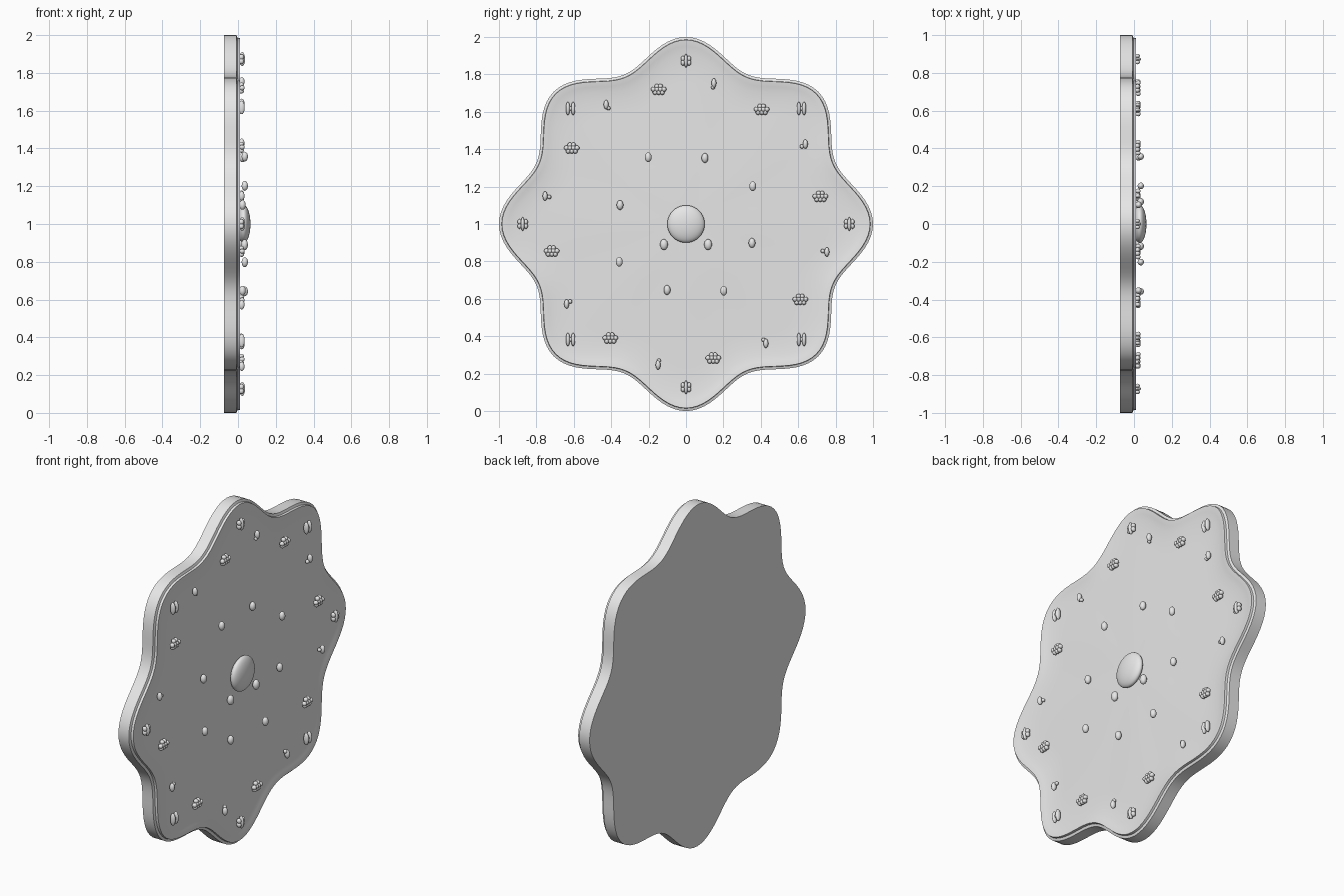
import bpy, bmesh, math
from math import sin, cos, pi, radians
from mathutils import Vector, Matrix

if "Cube" in bpy.data.objects:
    bpy.data.objects.remove(bpy.data.objects["Cube"], do_unlink=True)

grey = bpy.data.materials.new("pale grey")
grey.use_nodes = True
colour = (0.8, 0.8, 0.8, 1)
grey.diffuse_color = colour
grey.node_tree.nodes["Principled BSDF"].inputs["Base Color"].default_value = colour

MID = 1.0      # height of the plate centre
STEPS = 192    # points round the outline


def finish(bm, name, angle):
    bmesh.ops.recalc_face_normals(bm, faces=bm.faces)
    mesh = bpy.data.meshes.new(name)
    bm.to_mesh(mesh)
    bm.free()
    mesh.materials.append(grey)
    ob = bpy.data.objects.new(name, mesh)
    bpy.context.collection.objects.link(ob)
    bpy.ops.object.select_all(action='DESELECT')
    ob.select_set(True)
    bpy.context.view_layer.objects.active = ob
    bpy.ops.object.shade_smooth_by_angle(angle=radians(angle))
    return ob


def outline(t, inset):
    """Eight-lobed outline, moved inwards along its normal."""
    r = 0.932 + 0.068 * cos(8 * t)
    dr = -0.068 * 8 * sin(8 * t)
    p = Vector((r * cos(t), r * sin(t)))
    tangent = Vector((dr * cos(t) - r * sin(t), dr * sin(t) + r * cos(t))).normalized()
    return p - Vector((tangent.y, -tangent.x)) * inset


# Scalloped plate: (inset, scale, depth) rings from the back round to the dished front
rings = [(0, 1, -0.075), (0, 1, -0.008), (0.014, 1, -0.003), (0.016, 1, 0.01),
         (0.02, 1, 0.01), (0.02, 0.97, 0.004), (0.02, 0.93, 0),
         (0.02, 0.87, -0.004), (0.02, 0.78, -0.004), (0.02, 0.4, 0.004)]
bm = bmesh.new()
loops = []
for inset, scale, x in rings:
    loop = []
    for i in range(STEPS):
        p = outline(2 * pi * i / STEPS, inset) * scale
        loop.append(bm.verts.new((x, p.x, MID + p.y)))
    loops.append(loop)
for a, b in zip(loops, loops[1:]):
    for i in range(STEPS):
        j = (i + 1) % STEPS
        bm.faces.new((a[i], a[j], b[j], b[i]))
bm.faces.new(loops[0])
centre = bm.verts.new((0.01, 0, MID))
for i in range(STEPS):
    bm.faces.new((loops[-1][i], loops[-1][(i + 1) % STEPS], centre))
finish(bm, "scalloped_plate", 35)


def bead(bm, x, y, z, depth, wide, high, sides=14):
    m = Matrix.Translation((x, y, MID + z)) @ Matrix.Diagonal((depth, wide, high, 1))
    bmesh.ops.create_uvsphere(bm, u_segments=sides, v_segments=sides // 2 + 2,
                              radius=1, matrix=m)


def polar(r, degrees):
    return r * cos(radians(degrees)), r * sin(radians(degrees))


# Central boss
bm = bmesh.new()
bead(bm, 0.03, 0, 0, 0.036, 0.1, 0.1, 40)
finish(bm, "centre_boss", 60)

# Inner seeds, alternating between two circles
bm = bmesh.new()
for k in range(4):
    y, z = polar(0.41, 29.5 + 90 * k)
    bead(bm, 0.036, y, z, 0.017, 0.018, 0.026)
    y, z = polar(0.367, 74 + 90 * k)
    bead(bm, 0.024, y, z, 0.017, 0.018, 0.026)
for side in (-1, 1):
    bead(bm, 0.035, side * 0.118, -0.11, 0.018, 0.021, 0.029)
finish(bm, "inner_seeds", 60)

# Berry clusters
bm = bmesh.new()
for k in range(8):
    y, z = polar(0.733, 11.5 + 45 * k)
    for row, count, x in ((0.018, 2, 0.018), (0.002, 4, 0.022), (-0.015, 3, 0.018)):
        for i in range(count):
            bead(bm, x, y + (i - (count - 1) / 2) * 0.019, z + row, 0.014, 0.013, 0.013, 10)
finish(bm, "berry_clusters", 60)

# Small seeds, each with a dot on its inward side
bm = bmesh.new()
for k in range(8):
    y, z = polar(0.768, 78.8 + 45 * k)
    bead(bm, 0.02, y, z, 0.015, 0.013, 0.025)
    y, z = polar(0.745, 78.8 + 45 * k)
    bead(bm, 0.016, y, z, 0.011, 0.011, 0.011, 10)
finish(bm, "dotted_seeds", 60)

# Blossoms at the lobe tips: single core on the axes, twin petals on the diagonals
bm = bmesh.new()
for k in range(8):
    y, z = polar(0.873, 45 * k)
    if k % 2 == 0:
        bead(bm, 0.022, y, z, 0.016, 0.010, 0.037)
        for s in (-1, 1):
            for h in (-1, 1):
                bead(bm, 0.018, y + s * 0.017, z + h * 0.011, 0.014, 0.011, 0.015, 10)
    else:
        for s in (-1, 1):
            bead(bm, 0.02, y + s * 0.014, z, 0.016, 0.011, 0.036)
        bead(bm, 0.018, y, z, 0.012, 0.012, 0.012, 10)
finish(bm, "lobe_blossoms", 60)
